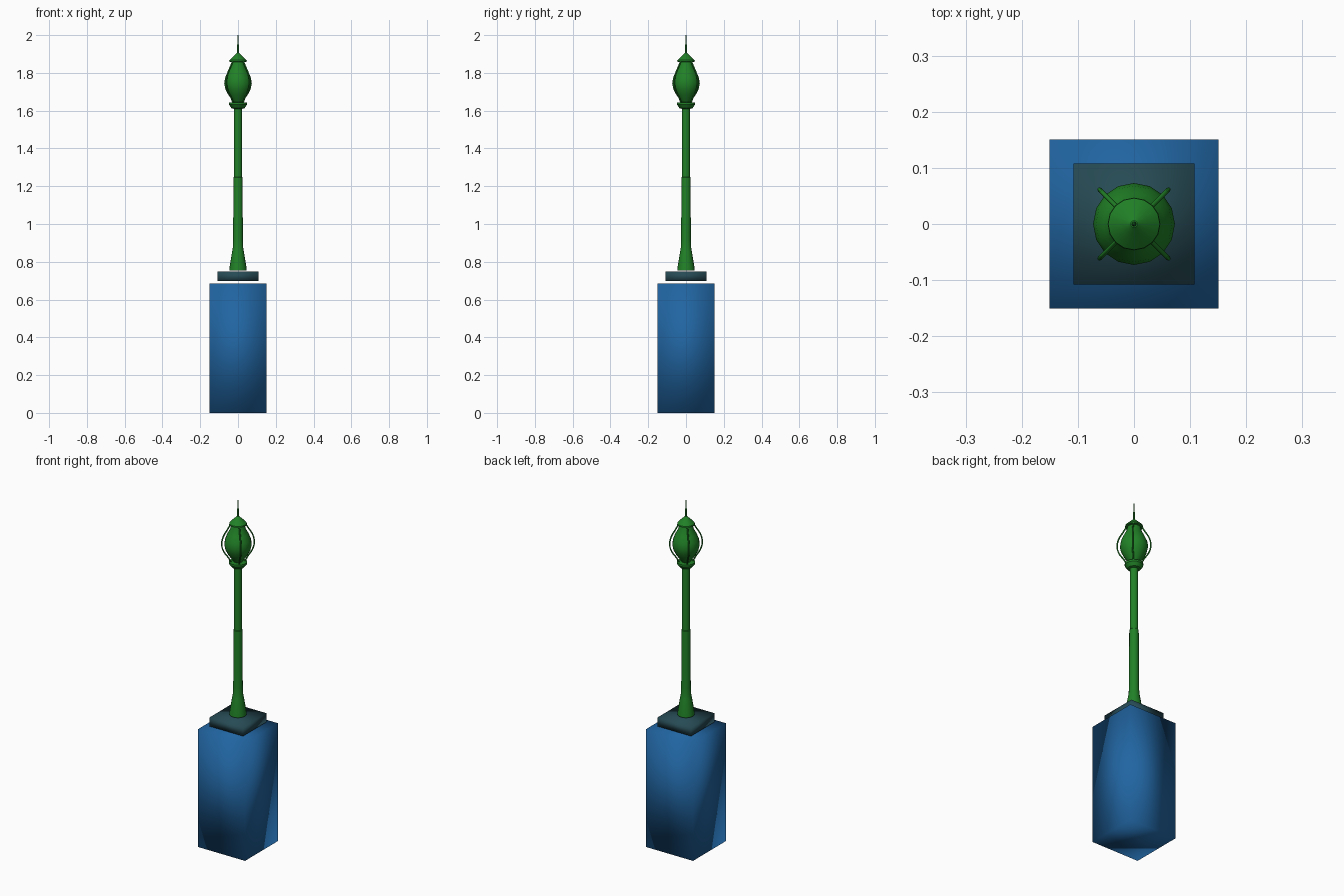
import bpy, bmesh, math
from mathutils import Vector

if "Cube" in bpy.data.objects:
    bpy.data.objects.remove(bpy.data.objects["Cube"])


def material(name, rgb):
    m = bpy.data.materials.new(name)
    m.diffuse_color = (*rgb, 1)
    m.use_nodes = True
    m.node_tree.nodes["Principled BSDF"].inputs["Base Color"].default_value = m.diffuse_color
    return m


green = material("green_paint", (0.015, 0.22, 0.02))
blue = material("blue_pedestal", (0.015, 0.13, 0.36))
slate = material("dark_slate", (0.02, 0.07, 0.09))


def box(name, half, z0, z1, mat):
    bpy.ops.mesh.primitive_cube_add(size=1, location=(0, 0, (z0 + z1) / 2))
    o = bpy.context.object
    o.name = name
    o.scale = (2 * half, 2 * half, z1 - z0)
    bpy.ops.object.transform_apply(location=True, rotation=False, scale=True)
    o.data.materials.append(mat)
    bpy.ops.object.shade_smooth()
    return o


def lathe(name, profile, mat, sides=16, angle=35):
    """Revolve (radius, z) points around z, with closed ends."""
    bm = bmesh.new()
    rings = [[bm.verts.new((r * math.cos(2 * math.pi * i / sides),
                            r * math.sin(2 * math.pi * i / sides), z))
              for i in range(sides)] for r, z in profile]
    for a, b in zip(rings, rings[1:]):
        for i in range(sides):
            j = (i + 1) % sides
            bm.faces.new((a[i], a[j], b[j], b[i]))
    bm.faces.new(rings[0][::-1])
    bm.faces.new(rings[-1])
    me = bpy.data.meshes.new(name)
    bm.to_mesh(me)
    bm.free()
    o = bpy.data.objects.new(name, me)
    bpy.context.collection.objects.link(o)
    me.materials.append(mat)
    bpy.ops.object.select_all(action='DESELECT')
    o.select_set(True)
    bpy.context.view_layer.objects.active = o
    bpy.ops.object.shade_smooth_by_angle(angle=math.radians(angle))
    return o


# Pedestal and the slab floating just above it
box("pedestal", 0.151, 0, 0.685, blue)
box("base_slab", 0.108, 0.697, 0.748, slate)

# Stepped post with flared foot
lathe("post", [(0.046, 0.755), (0.044, 0.775), (0.031, 0.855), (0.028, 0.87),
               (0.0255, 0.92), (0.0245, 1.247), (0.0215, 1.25), (0.0215, 1.615)], green)

# Collar under the lantern
lathe("collar", [(0.024, 1.61), (0.034, 1.613), (0.048, 1.632),
                 (0.048, 1.643), (0.02, 1.645)], green)

# Onion shaped lantern globe
lathe("lantern_globe", [(0.022, 1.642), (0.034, 1.66), (0.052, 1.685), (0.067, 1.715),
                        (0.073, 1.745), (0.068, 1.775), (0.055, 1.805),
                        (0.042, 1.83), (0.034, 1.86)], green)

# Cap and spire
lathe("lantern_cap", [(0.03, 1.857), (0.047, 1.86), (0.046, 1.867), (0.025, 1.888),
                      (0.012, 1.9), (0.006, 1.906)], green)
lathe("spire", [(0.005, 1.9), (0.004, 1.95), (0.002, 1.955), (0.0015, 2.0)], green, 8)

# Four bowed bars around the globe, on the diagonals
path = [(0.036, 1.64), (0.052, 1.67), (0.076, 1.705), (0.087, 1.745),
        (0.08, 1.79), (0.058, 1.83), (0.038, 1.864)]
for k in range(4):
    a = math.pi / 4 + k * math.pi / 2
    cu = bpy.data.curves.new(f"cage_bar_{k + 1}", 'CURVE')
    cu.dimensions = '3D'
    cu.bevel_depth = 0.004
    cu.bevel_resolution = 1
    cu.resolution_u = 3
    cu.use_fill_caps = True
    sp = cu.splines.new('BEZIER')
    sp.bezier_points.add(len(path) - 1)
    for p, (r, z) in zip(sp.bezier_points, path):
        p.co = Vector((r * math.cos(a), r * math.sin(a), z))
        p.handle_left_type = p.handle_right_type = 'AUTO'
    cu.materials.append(green)
    bpy.context.collection.objects.link(bpy.data.objects.new(cu.name, cu))
